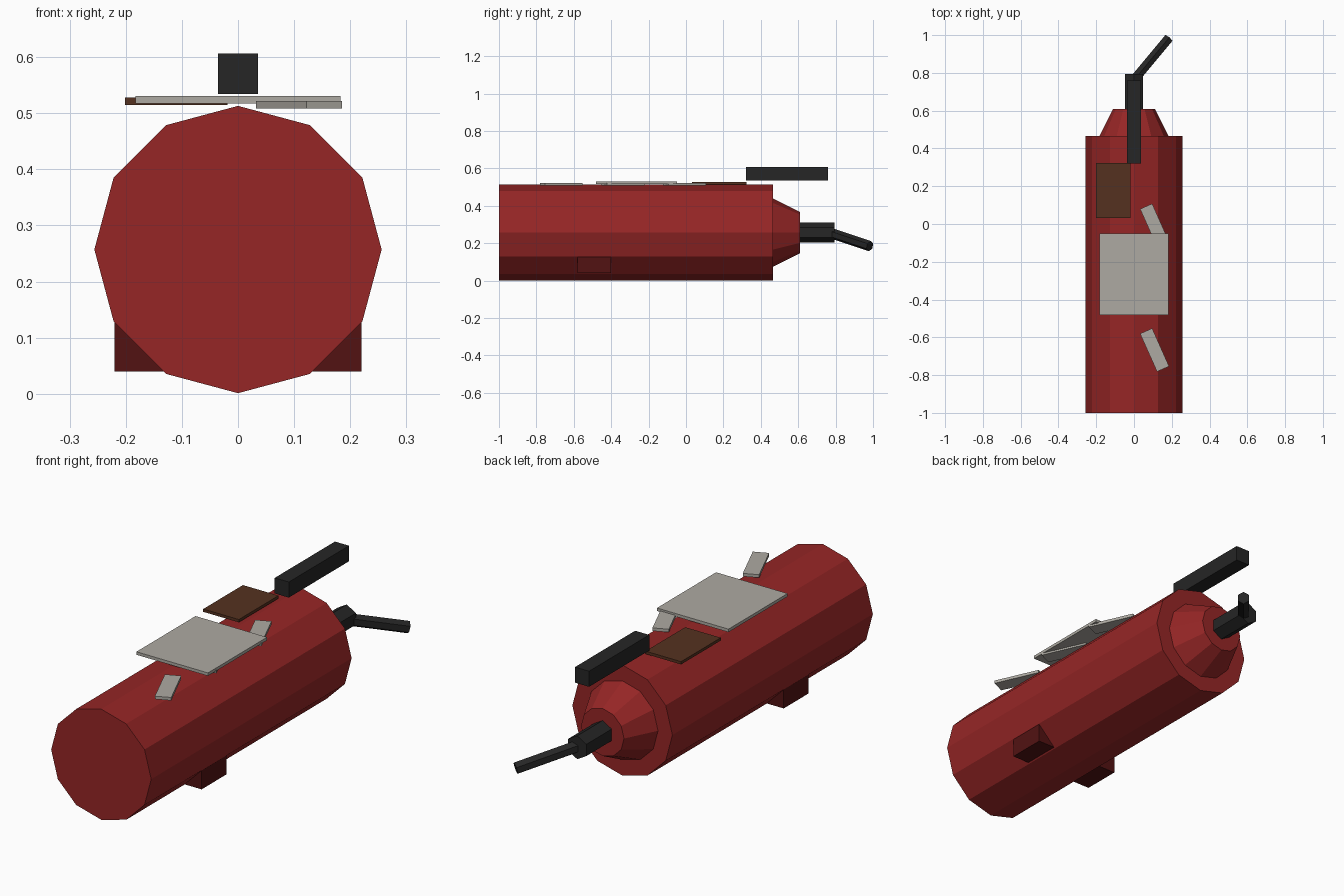
import bpy
from math import radians
from mathutils import Vector

default = bpy.data.objects.get("Cube")
if default:
    bpy.data.objects.remove(default, do_unlink=True)


def material(name, r, g, b):
    m = bpy.data.materials.new(name)
    m.use_nodes = True
    m.diffuse_color = (r, g, b, 1)
    m.node_tree.nodes["Principled BSDF"].inputs["Base Color"].default_value = (r, g, b, 1)
    return m


red = material("red paint", 0.305, 0.019, 0.019)
dark_red = material("dark red", 0.085, 0.006, 0.006)
black = material("black rubber", 0.019, 0.019, 0.019)
grey = material("pale grey", 0.42, 0.40, 0.36)
brown = material("brown", 0.09, 0.031, 0.014)


def finish(name, mat):
    obj = bpy.context.object
    obj.name = name
    obj.data.materials.append(mat)
    return obj


def box(name, mat, centre, size, turn=0):
    bpy.ops.mesh.primitive_cube_add(size=1, location=centre, rotation=(0, 0, radians(turn)))
    obj = finish(name, mat)
    obj.scale = size
    return obj


def tube(name, mat, start, end, r1, r2, sides):
    """Faceted cylinder or cone running from start to end."""
    a, b = Vector(start), Vector(end)
    axis = b - a
    bpy.ops.mesh.primitive_cone_add(vertices=sides, radius1=r1, radius2=r2,
                                    depth=axis.length, location=(a + b) / 2)
    obj = finish(name, mat)
    obj.rotation_euler = axis.to_track_quat('Z', 'Y').to_euler()
    return obj


# Tank, shoulder and valve share one axis
MID = 0.257
tube("tank", red, (0, -1, MID), (0, 0.465, MID), 0.256, 0.256, 12)
tube("shoulder", red, (0, 0.45, MID), (0, 0.61, MID), 0.19, 0.11, 12)
tube("valve", black, (0, 0.58, MID), (0, 0.795, MID), 0.054, 0.054, 6)
tube("nozzle", black, (0.01, 0.775, 0.254), (0.183, 0.983, 0.184), 0.028, 0.028, 6)

# Lever above the valve
box("lever", black, (0, 0.54, 0.57), (0.072, 0.44, 0.072))

# Feet under the tank
for side, x in (("left", 0.16), ("right", -0.16)):
    box(side + "_foot", dark_red, (x, -0.49, 0.085), (0.12, 0.18, 0.09))

# Label plates and slanted strips on top
box("label_plate", grey, (0, -0.265, 0.524), (0.366, 0.432, 0.014))
box("brown_plate", brown, (-0.11, 0.178, 0.521), (0.182, 0.29, 0.013))
for i in range(3):
    box(f"strip_{i + 1}", grey, (0.109, -0.667 + 0.33 * i, 0.515), (0.07, 0.22, 0.014), 24)
